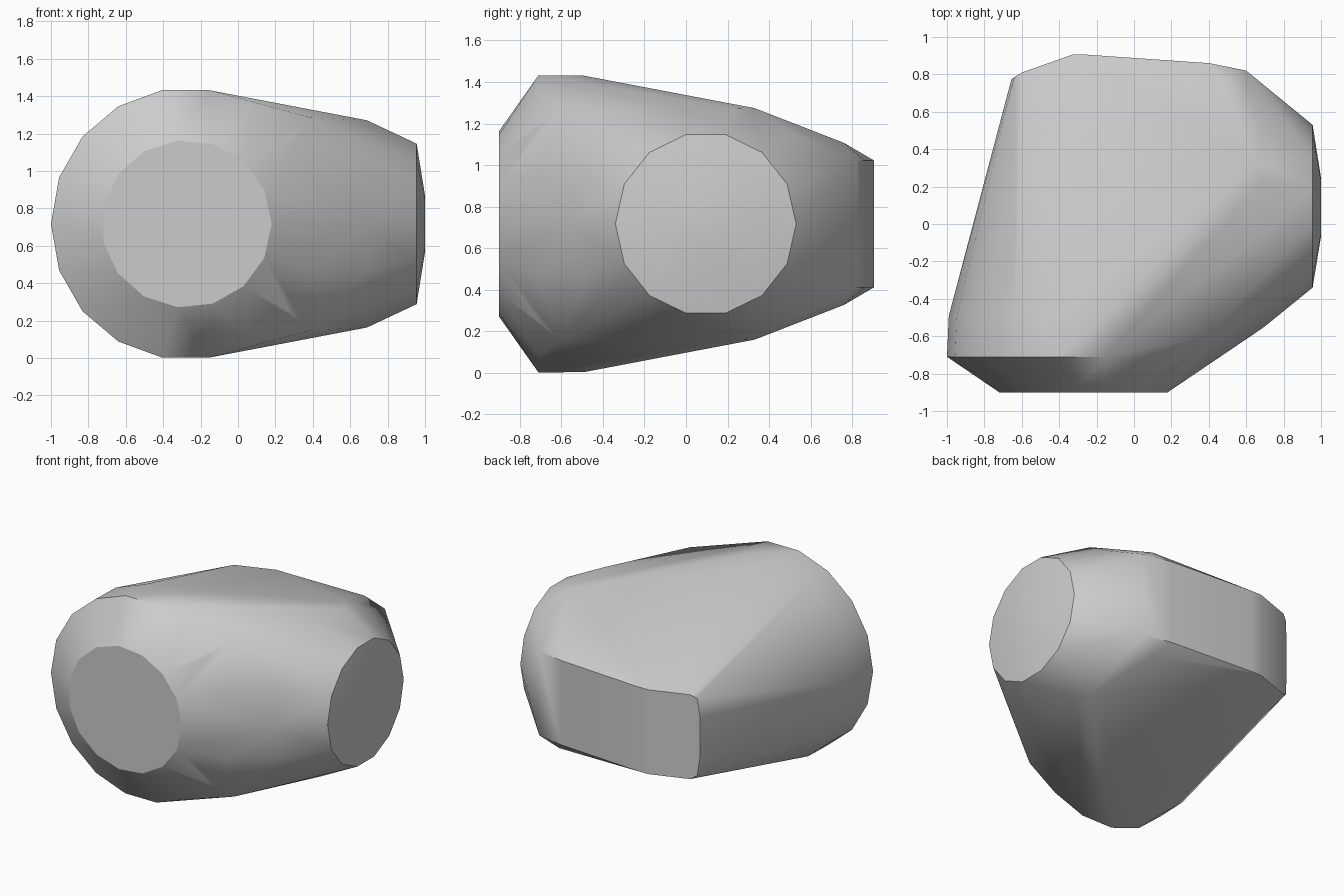
import bpy
import bmesh
from math import cos, sin, tau, radians

cube = bpy.data.objects.get("Cube")
if cube:
    bpy.data.objects.remove(cube, do_unlink=True)

MID = 0.717  # height of the horizontal symmetry plane


def ring(axis, pos, centre, ra, rz, sides):
    """Ring of points across the given axis, centred on the mid height."""
    pts = []
    for i in range(sides):
        a = tau * i / sides
        side, z = centre + ra * cos(a), MID + rz * sin(a)
        pts.append((pos, side, z) if axis == "x" else (side, pos, z))
    return pts


def mirrored(points):
    """Points given as x, y and distance above and below the mid height."""
    return [(x, y, MID + s * h) for x, y, h in points for s in (1, -1)]


# Round front end: flat cap, then a wide rim
points = ring("y", -0.9, -0.275, 0.455, 0.448, 15)
points += ring("y", -0.71, -0.28, 0.72, 0.726, 18)
points += ring("y", -0.49, -0.28, 0.71, 0.724, 18)

# Round side end: shallow domed cap, then its shoulder
points += ring("x", 1.0, 0.09, 0.155, 0.155, 14)
points += ring("x", 0.955, 0.095, 0.435, 0.44, 14)
points += ring("x", 0.69, 0.095, 0.65, 0.568, 14)

# Corners between the two ends, and the blunt back
points += mirrored([
    (0.39, -0.6, 0.568), (0.65, 0.33, 0.557), (0.48, 0.76, 0.39),
    (0.6, 0.82, 0.305), (0.4, 0.86, 0.305),
    (-0.25, 0.905, 0.305), (-0.33, 0.905, 0.305),
    (-0.6, 0.81, 0.305), (-0.64, 0.785, 0.28), (-0.655, 0.775, 0.14),
])

# Wrap everything in one convex skin
bm = bmesh.new()
for p in points:
    bm.verts.new(p)
hull = bmesh.ops.convex_hull(bm, input=bm.verts)
loose = {g for g in hull["geom_interior"] + hull["geom_unused"]
         if isinstance(g, bmesh.types.BMVert)}
bmesh.ops.delete(bm, geom=list(loose), context="VERTS")
bmesh.ops.dissolve_limit(bm, angle_limit=radians(0.5),
                         verts=bm.verts, edges=bm.edges)
bmesh.ops.recalc_face_normals(bm, faces=bm.faces)
mesh = bpy.data.meshes.new("hull_body")
bm.to_mesh(mesh)
bm.free()

body = bpy.data.objects.new("hull_body", mesh)
bpy.context.collection.objects.link(body)

# Plain pale grey
grey = bpy.data.materials.new("pale_grey")
grey.use_nodes = True
colour = (0.6, 0.6, 0.6, 1)
grey.diffuse_color = colour
grey.node_tree.nodes["Principled BSDF"].inputs["Base Color"].default_value = colour
mesh.materials.append(grey)

bpy.ops.object.select_all(action="DESELECT")
body.select_set(True)
bpy.context.view_layer.objects.active = body
bpy.ops.object.shade_smooth_by_angle(angle=radians(30))
